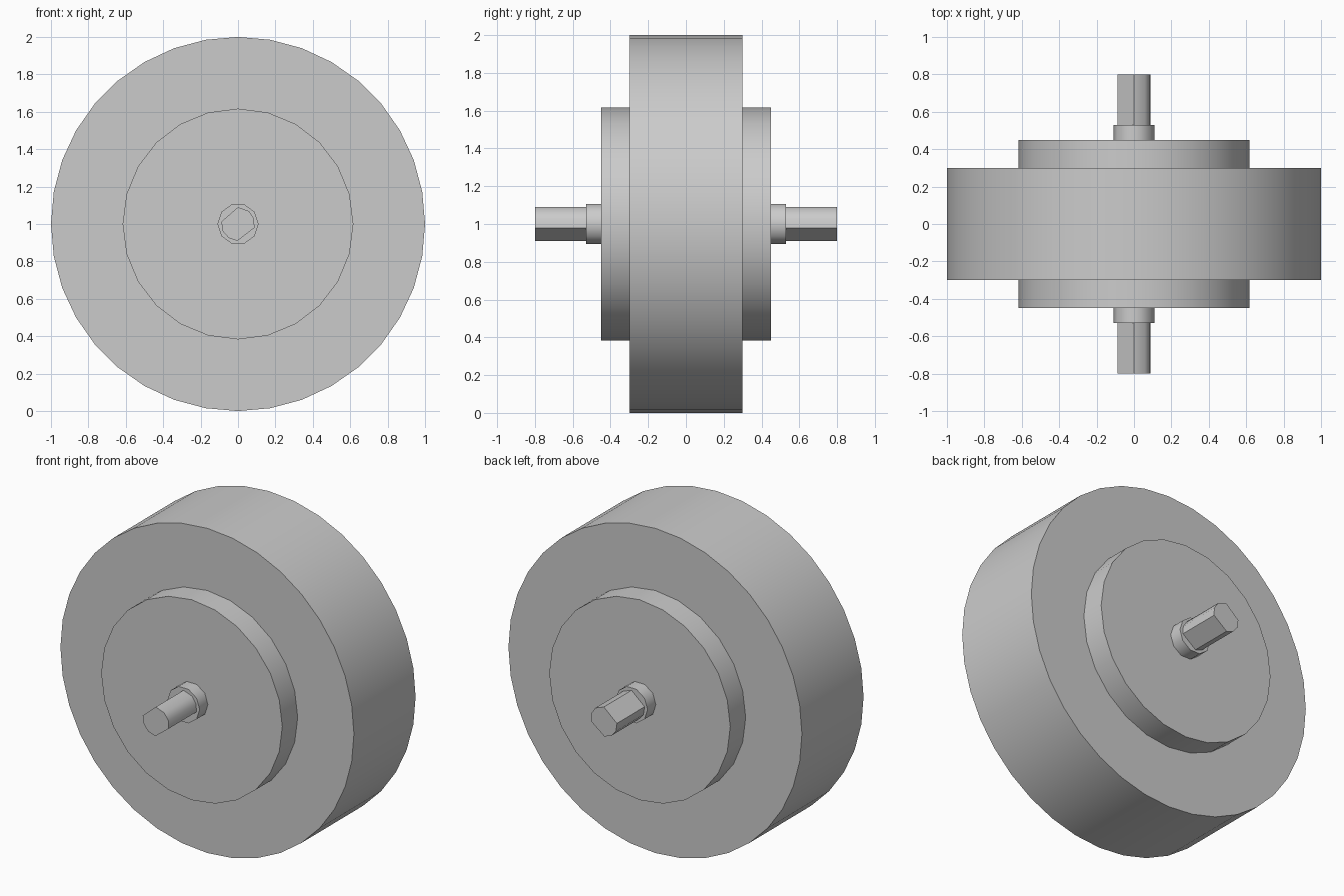
import bpy, bmesh
from math import cos, sin, radians, pi

cube = bpy.data.objects.get("Cube")
if cube:
    bpy.data.objects.remove(cube, do_unlink=True)

grey = bpy.data.materials.new("plain grey")
grey.use_nodes = True
colour = (0.6, 0.6, 0.6, 1)
grey.diffuse_color = colour
grey.node_tree.nodes["Principled BSDF"].inputs["Base Color"].default_value = colour


def prism(name, radius, y0, y1, angles):
    """Extrude a polygon, given by its corner angles in degrees, along y."""
    bm = bmesh.new()
    ring = [bm.verts.new((radius * cos(radians(a)), y0, 1 + radius * sin(radians(a))))
            for a in angles]
    face = bm.faces.new(ring)
    out = bmesh.ops.extrude_face_region(bm, geom=[face], use_keep_orig=True)
    moved = [v for v in out["geom"] if isinstance(v, bmesh.types.BMVert)]
    bmesh.ops.translate(bm, verts=moved, vec=(0, y1 - y0, 0))
    bmesh.ops.recalc_face_normals(bm, faces=bm.faces)
    mesh = bpy.data.meshes.new(name)
    bm.to_mesh(mesh)
    bm.free()
    mesh.materials.append(grey)
    obj = bpy.data.objects.new(name, mesh)
    bpy.context.collection.objects.link(obj)
    bpy.ops.object.select_all(action="DESELECT")
    obj.select_set(True)
    bpy.context.view_layer.objects.active = obj
    bpy.ops.object.shade_smooth_by_angle(angle=radians(37))


def regular(sides):
    return [i * 360 / sides for i in range(sides)]


# Wheel, stepped hub and spacer collar
prism("wheel", 1.0, -0.3, 0.3, regular(36))
prism("hub", 0.617, -0.45, 0.45, regular(24))
prism("collar", 0.11, -0.53, 0.53, regular(10))
# Axle with two broad flats on opposite sides
prism("axle", 0.09, -0.8, 0.8, [-13, 18, 50, 90, 172, 205, 237, 268])
